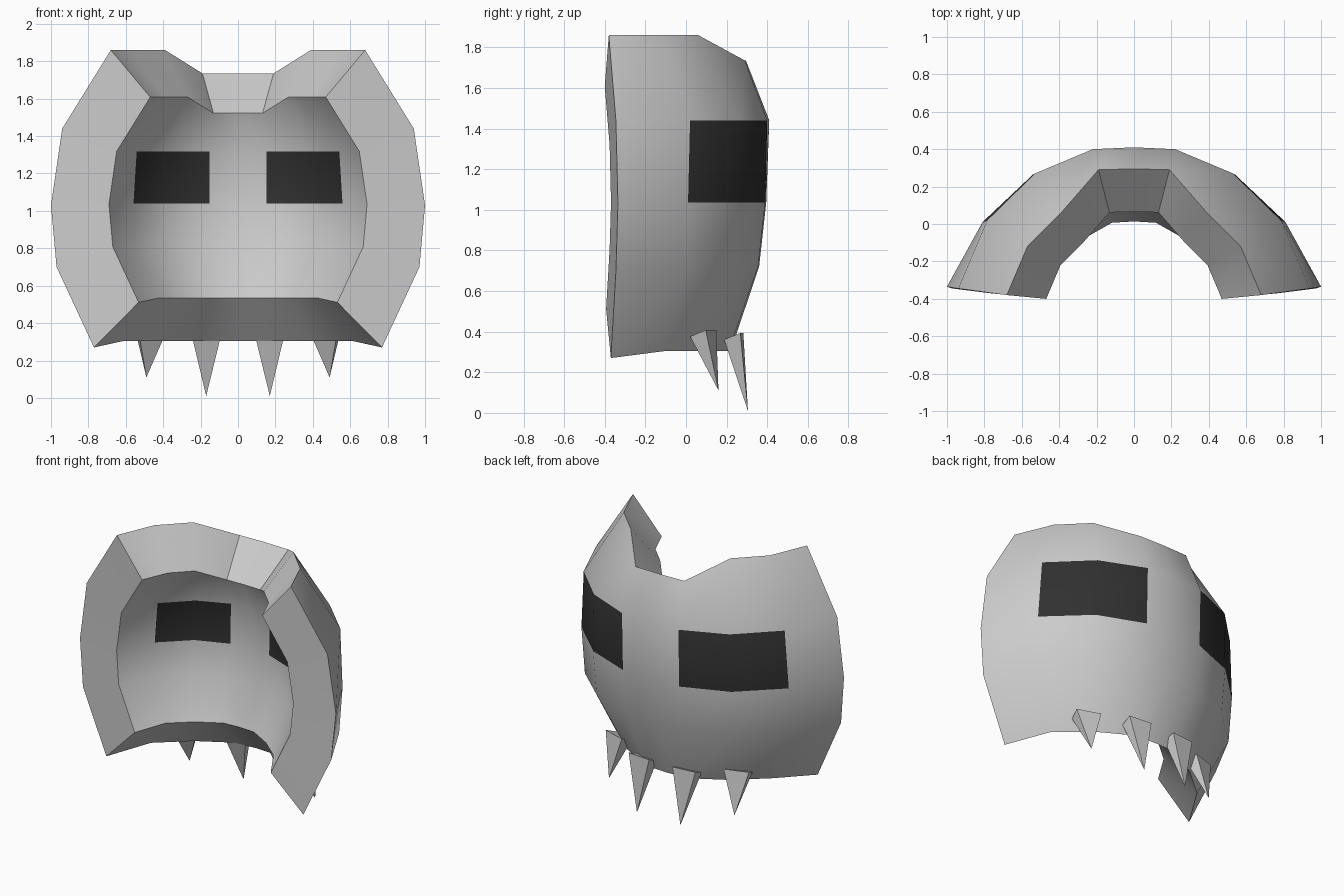
import bpy, bmesh, math
from mathutils import Vector, Matrix

if "Cube" in bpy.data.objects:
    bpy.data.objects.remove(bpy.data.objects["Cube"])

# Half of the outer surface: rows from top to bottom, columns from side edge to centre
ROWS = [
    [(.68, -.38, 1.86), (.57, -.12, 1.86), (.39, .06, 1.86), (.19, .29, 1.735), (0, .295, 1.735)],
    [(.94, -.345, 1.44), (.785, .02, 1.44), (.53, .27, 1.44), (.22, .40, 1.44), (0, .41, 1.44)],
    [(1.0, -.335, 1.03), (.81, .01, 1.035), (.54, .265, 1.035), (.22, .39, 1.035), (0, .395, 1.035)],
    [(.97, -.345, .70), (.79, 0, .71), (.53, .24, .72), (.22, .355, .72), (0, .36, .72)],
    [(.77, -.37, .27), (.61, -.10, .305), (.40, .08, .305), (.17, .21, .305), (0, .22, .305)],
]
SCALE, SHIFT = .69, Vector((0, -.138, .325))   # inner surface = shrunken outer surface


def finish(name, bm):
    bmesh.ops.recalc_face_normals(bm, faces=bm.faces)
    me = bpy.data.meshes.new(name)
    bm.to_mesh(me)
    bm.free()
    ob = bpy.data.objects.new(name, me)
    bpy.context.collection.objects.link(ob)
    return ob


grey = bpy.data.materials.new("shell_grey")
grey.diffuse_color = (.8, .8, .8, 1)
grey.use_nodes = True
grey.node_tree.nodes["Principled BSDF"].inputs["Base Color"].default_value = grey.diffuse_color
black = bpy.data.materials.new("eye_black")
black.diffuse_color = (.03, .03, .03, 1)
black.use_nodes = True
black.node_tree.nodes["Principled BSDF"].inputs["Base Color"].default_value = black.diffuse_color

# Mask shell: outer and inner grids joined by a rim
bm = bmesh.new()
grids = []
for inner in (False, True):
    grid = []
    for row in ROWS:
        full = [Vector((-x, y, z)) for x, y, z in row] + [Vector(p) for p in row[-2::-1]]
        grid.append([bm.verts.new(p * SCALE + SHIFT if inner else p) for p in full])
    for r in range(4):
        for c in range(8):
            f = bm.faces.new((grid[r][c], grid[r][c + 1], grid[r + 1][c + 1], grid[r + 1][c]))
            f.material_index = int(r == 1 and c in (1, 2, 5, 6))   # eye panels
    grids.append(grid)


def border(g):
    return g[0] + [r[-1] for r in g[1:]] + g[-1][-2::-1] + [r[0] for r in g[-2:0:-1]]


outer, inside = border(grids[0]), border(grids[1])
for i in range(len(outer)):
    j = (i + 1) % len(outer)
    bm.faces.new((outer[i], outer[j], inside[j], inside[i]))
shell = finish("mask_shell", bm)
shell.data.materials.append(grey)
shell.data.materials.append(black)
bpy.context.view_layer.objects.active = shell
shell.select_set(True)
bpy.ops.object.shade_smooth_by_angle(angle=math.radians(40))


# Teeth: four-sided spikes leaning outwards from the lower edge
def tooth(name, base, tip, turn, side):
    bm = bmesh.new()
    rot = Matrix.Rotation(turn, 3, 'Z')
    ring = []
    for u, v in ((-.085, -.035), (.085, -.035), (.085, .045), (-.085, .045)):
        p = Vector(base) + rot @ Vector((u, v, v * .4))
        ring.append(bm.verts.new((p.x * side, p.y, p.z)))
    t = bm.verts.new((tip[0] * side, tip[1], tip[2]))
    bm.faces.new(ring)
    for i in range(4):
        bm.faces.new((ring[i], ring[(i + 1) % 4], t))
    finish(name, bm)


for side, label in ((-1, "left"), (1, "right")):
    tooth("inner_tooth_" + label, (.172, .23, .375), (.17, .305, .01), math.radians(-5), side)
    tooth("outer_tooth_" + label, (.465, .08, .39), (.49, .16, .11), math.radians(-18), side)
